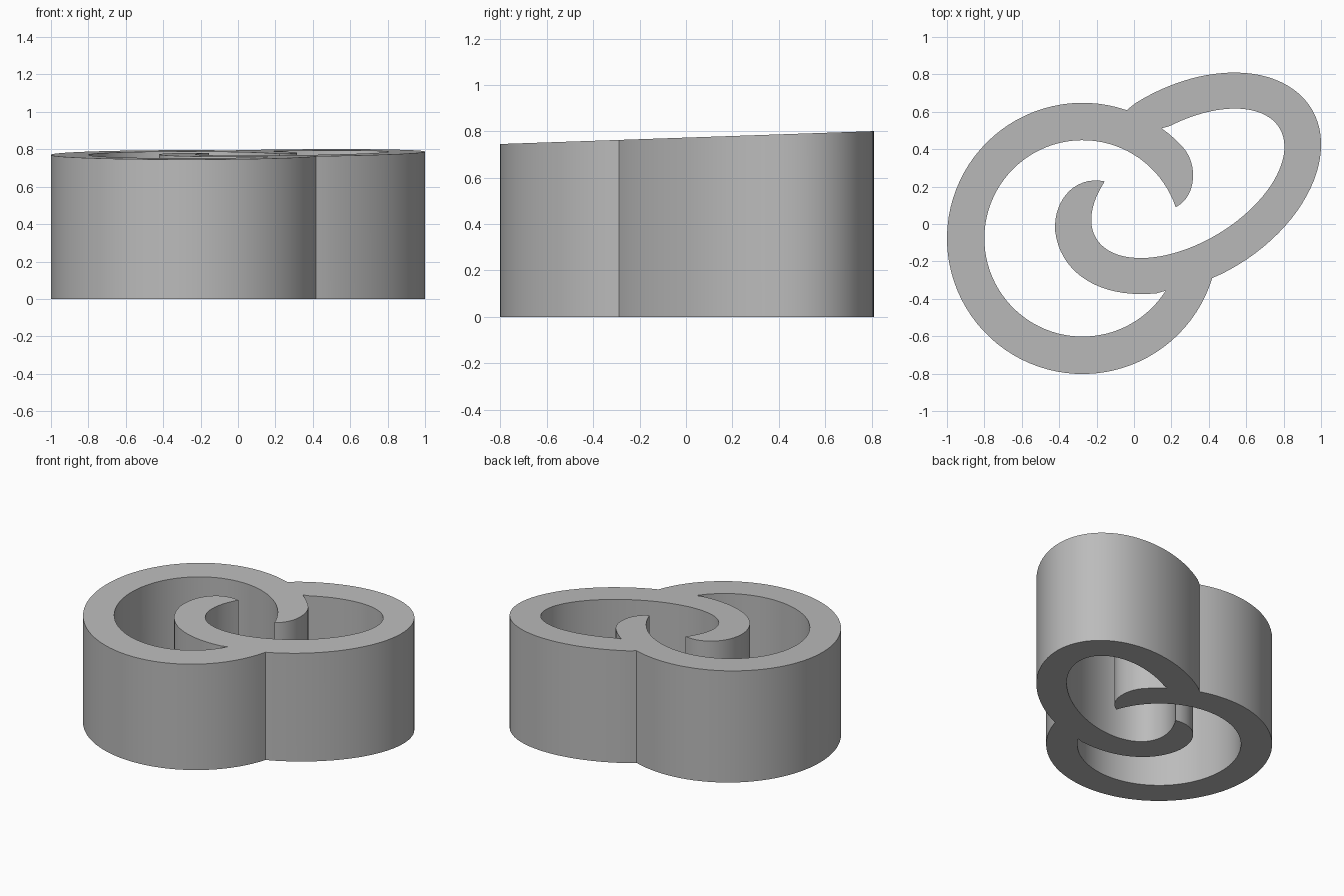
import bpy, bmesh, math
from mathutils import Vector
from mathutils.geometry import interpolate_bezier

cube = bpy.data.objects.get("Cube")
if cube:
    bpy.data.objects.remove(cube)

TILT = math.radians(31)
ROUND = Vector((-0.275, -0.077))
OVAL = Vector((0.288, 0.2175))


def arc(centre, a, b, start, end, tilt=0.0):
    """Points along part of an ellipse, angles in degrees."""
    n = max(2, round(abs(end - start) / 4))
    pts = []
    for i in range(n + 1):
        t = math.radians(start + (end - start) * i / n)
        u, v = a * math.cos(t), b * math.sin(t)
        pts.append(centre + Vector((u * math.cos(tilt) - v * math.sin(tilt),
                                    u * math.sin(tilt) + v * math.cos(tilt))))
    return pts


def ring_arc(r, start, end):
    return arc(ROUND, r, r, start, end)


def oval_arc(a, b, start, end):
    return arc(OVAL, a, b, start, end, TILT)


def bezier(p, h1, h2, q):
    return [v.to_2d() for v in interpolate_bezier(
        Vector(p).to_3d(), Vector(h1).to_3d(), Vector(h2).to_3d(), Vector(q).to_3d(), 16)]


def add_loop(bm, points):
    """Closed edge loop, skipping points that nearly coincide."""
    kept = []
    for p in points:
        if not kept or (p - kept[-1]).length > 0.012:
            kept.append(p)
    if (kept[0] - kept[-1]).length < 0.012:
        kept.pop()
    verts = [bm.verts.new((p.x, p.y, 0)) for p in kept]
    for i, v in enumerate(verts):
        bm.edges.new((v, verts[i - 1]))


# Outer wall: round lobe joined to tilted oval lobe
outer = ring_arc(0.725, -17, -289) + oval_arc(0.772, 0.512, 95.5, -101)

# Inner wall: both openings, with two rounded hooks between them
round_opening = ring_arc(0.525, -32.2, -341.5)
upper_hook = ring_arc(0.725, 42.2, 54.3)
oval_opening = oval_arc(0.572, 0.315, 86.5, -229)
lower_hook = oval_arc(0.772, 0.512, 163.7, 238.8)
upper_tip = bezier(round_opening[-1], (0.333, 0.145), (0.345, 0.317), upper_hook[0])
lower_tip = bezier(oval_opening[-1], (-0.32, 0.262), (-0.435, 0.12), lower_hook[0])
inner = round_opening + upper_tip + upper_hook + oval_opening + lower_tip + lower_hook

# Fill the footprint and raise it to the sloping top
bm = bmesh.new()
add_loop(bm, outer)
add_loop(bm, inner)
bmesh.ops.triangle_fill(bm, use_beauty=True, edges=bm.edges[:], normal=(0, 0, 1))
raised = bmesh.ops.extrude_face_region(bm, geom=bm.faces[:], use_keep_orig=True)
for item in raised["geom"]:
    if isinstance(item, bmesh.types.BMVert):
        item.co.z = 0.773 + 0.0345 * item.co.y
bmesh.ops.recalc_face_normals(bm, faces=bm.faces[:])
mesh = bpy.data.meshes.new("interlocked_rings")
bm.to_mesh(mesh)
bm.free()

# Plain grey finish
grey = bpy.data.materials.new("plain grey")
grey.use_nodes = True
colour = (0.5, 0.5, 0.5, 1)
grey.diffuse_color = colour
grey.node_tree.nodes["Principled BSDF"].inputs["Base Color"].default_value = colour
mesh.materials.append(grey)

obj = bpy.data.objects.new("interlocked_rings", mesh)
bpy.context.collection.objects.link(obj)
bpy.ops.object.select_all(action='DESELECT')
obj.select_set(True)
bpy.context.view_layer.objects.active = obj
bpy.ops.object.shade_smooth_by_angle(angle=math.radians(25))
